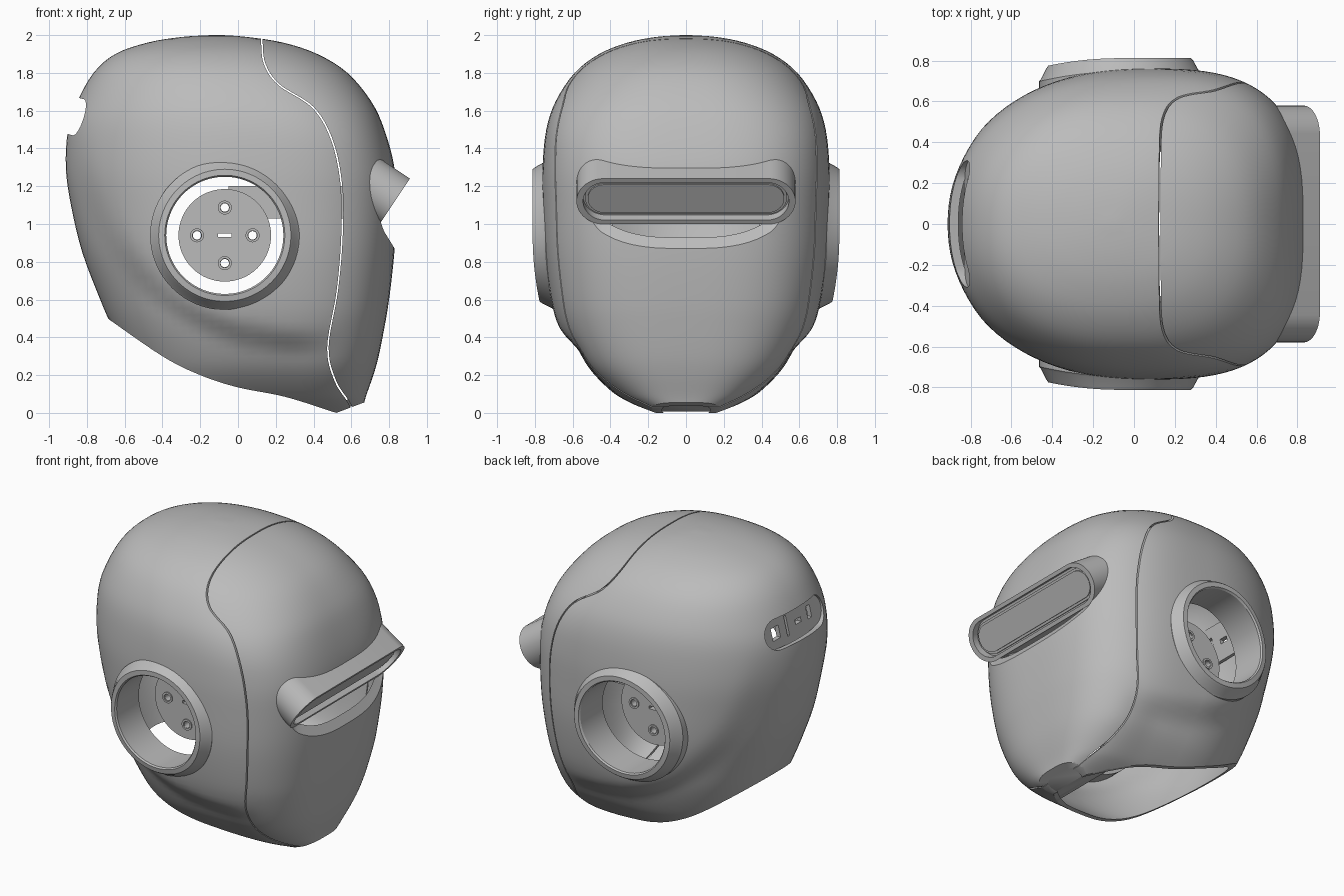
import bpy, bmesh
from math import sin, cos, pi, radians
from mathutils import Vector

if "Cube" in bpy.data.objects:
    bpy.data.objects.remove(bpy.data.objects["Cube"])

GREY = (0.5, 0.5, 0.5, 1)
grey = bpy.data.materials.new("plain grey")
grey.use_nodes = True
grey.diffuse_color = GREY
grey.node_tree.nodes["Principled BSDF"].inputs["Base Color"].default_value = GREY


def smoothstep(a, b, v):
    t = min(1, max(0, (v - a) / (b - a)))
    return t * t * (3 - 2 * t)


def spline(pts, steps):
    """Catmull-Rom curve through tuples of any length."""
    p = [pts[0]] + list(pts) + [pts[-1]]
    out = []
    for a, b, c, d in zip(p, p[1:], p[2:], p[3:]):
        for k in range(steps):
            t = k / steps
            out.append(tuple(0.5 * (2 * q + (r - o) * t + (2 * o - 5 * q + 4 * r - s) * t * t
                                    + (3 * q - o - 3 * r + s) * t ** 3)
                             for o, q, r, s in zip(a, b, c, d)))
    return out + [tuple(pts[-1])]


def loops_to_object(name, loops, ring=False):
    """Skin a list of closed loops; cap the ends, or join them into a ring."""
    bm = bmesh.new()
    rows = [[bm.verts.new(v) for v in loop] for loop in loops]
    n = len(rows[0])
    pairs = list(zip(rows, rows[1:])) + ([(rows[-1], rows[0])] if ring else [])
    for a, b in pairs:
        for i in range(n):
            j = (i + 1) % n
            bm.faces.new((a[i], a[j], b[j], b[i]))
    if not ring:
        bm.faces.new(rows[0])
        bm.faces.new(rows[-1])
    bmesh.ops.recalc_face_normals(bm, faces=bm.faces)
    me = bpy.data.meshes.new(name)
    bm.to_mesh(me)
    bm.free()
    me.materials.append(grey)
    ob = bpy.data.objects.new(name, me)
    bpy.context.collection.objects.link(ob)
    return ob


def prism(name, pts, y0=-1.5, y1=1.5):
    return loops_to_object(name, [[(x, y, z) for x, z in pts] for y in (y0, y1)])


def box(name, x0, x1, y0, y1, z0, z1):
    return prism(name, [(x0, z0), (x1, z0), (x1, z1), (x0, z1)], y0, y1)


def lathe(name, cx, cz, profile, seg=96):
    """Closed (radius, y) profile turned about a y axis."""
    return loops_to_object(name, [[(cx + r * cos(2 * pi * i / seg), y, cz + r * sin(2 * pi * i / seg))
                                   for i in range(seg)] for r, y in profile], ring=True)


def cylinder(name, cx, cz, r, y0, y1, seg=64):
    return prism(name, [(cx + r * cos(2 * pi * i / seg), cz + r * sin(2 * pi * i / seg))
                        for i in range(seg)], y0, y1)


def stadium(name, centre, normal, length, height, d0, d1, grow=0):
    """Slot-shaped block lying along y, from depth d0 to d1 on its normal."""
    n = Vector((normal[0], 0, normal[1])).normalized()
    u = Vector((-n.z, 0, n.x))
    c = Vector((centre[0], 0, centre[1]))
    loops = []
    for d, g in ((d0, 0), (d1, grow)):
        loop = []
        for i in range(48):
            a = 2 * pi * (i + 0.5) / 48
            side = (length - height) * (1 if cos(a) > 0 else -1)
            loop.append(c + n * d + u * (height + g) * sin(a)
                        + Vector((0, side + (height + g) * cos(a), 0)))
        loops.append(loop)
    return loops_to_object(name, loops)


def boolean(ob, cutter, op='DIFFERENCE', keep=False):
    m = ob.modifiers.new("cut", 'BOOLEAN')
    m.operation, m.solver, m.object = op, 'EXACT', cutter
    bpy.context.view_layer.objects.active = ob
    bpy.ops.object.modifier_apply(modifier=m.name)
    if not keep:
        bpy.data.objects.remove(cutter)


# Head form: height, back x, front x, half width
FORM = [(-.04, -.42, .645, .12), (0, -.45, .655, .2), (.05, -.47, .667, .32), (.1, -.5, .682, .41),
        (.2, -.54, .717, .525), (.3, -.59, .745, .6), (.45, -.665, .775, .672), (.6, -.73, .8, .715),
        (.85, -.825, .828, .75), (1.1, -.885, .838, .76), (1.3, -.912, .828, .76),
        (1.5, -.9, .775, .74), (1.65, -.85, .705, .69), (1.8, -.765, .58, .59),
        (1.9, -.65, .42, .46), (1.96, -.48, .24, .31), (1.99, -.3, .05, .16), (2, -.14, -.08, .02)]


def head_form(name, inset=0):
    loops = []
    for z, back, front, w in spline(FORM, 4):
        xc = 0.05 - 0.15 * smoothstep(1.4, 2, z)
        nf = 3 - 0.7 * smoothstep(1.4, 2, z)
        lf, lb = max(.005, front - xc - inset), max(.005, xc - back - inset)
        w = max(.005, w - inset)
        loop = []
        for i in range(96):
            c, s = cos(2 * pi * (i + .5) / 96), sin(2 * pi * (i + .5) / 96)
            n, l = (nf, lf) if c > 0 else (2.2, lb)
            x = xc + l * abs(c) ** (2 / n) * (1 if c > 0 else -1)
            y = w * abs(s) ** (2 / n) * (1 if s > 0 else -1)
            # Hollowed neck and jaw behind the cheek line
            e = ((x - .35) / 1.1) ** 2 + (min(0, z - 1.5) / 1.05) ** 2
            y *= 1 - .08 * smoothstep(1, 1.3, e) * (1 - smoothstep(.25, .6, x)) * smoothstep(1.6, 1.2, z)
            loop.append((x, y, z * (1 - inset / 2)))
        loops.append(loop)
    return loops_to_object(name, loops)


EAR = (-.07, .94)
VISOR, VISOR_N = (.83, 1.12), (.83, -.555)
SLOT, SLOT_N = (-.805, 1.555), (-.97, .24)

# Hollow shell with neck, ear, rear slot and visor openings
rear = head_form("rear_shell")
boolean(rear, head_form("hollow", .04))
neck = spline([(-.69, .5), (-.4, .3), (-.2, .2), (0, .135), (.25, .085), (.52, 0)], 6)
boolean(rear, prism("neck_cut", [(-1.2, .82)] + neck + [(.68, .06), (1.2, .24), (1.2, -.5), (-1.2, -.5)]))
boolean(rear, cylinder("ear_cut", *EAR, .33, -1.5, 1.5, 96))
boolean(rear, stadium("slot_cut", SLOT, SLOT_N, .31, .1, -.08, .3))
boolean(rear, stadium("visor_pocket", VISOR, VISOR_N, .545, .12, -.05, .2))
boolean(rear, stadium("visor_flare", VISOR, VISOR_N, .58, .145, 0, .25, .115))

# Split the shell along the seam into faceplate and rear
seam = spline([(.125, 2.1), (.13, 1.97), (.145, 1.85), (.22, 1.74), (.4, 1.62), (.5, 1.45), (.55, 1.22),
               (.555, .95), (.53, .65), (.48, .35), (.52, .17), (.6, .04), (.64, -.1)], 6)
face = rear.copy()
face.data = rear.data.copy()
face.name = "faceplate"
bpy.context.collection.objects.link(face)
boolean(face, prism("seam_front", seam + [(1.5, -.1), (1.5, 2.1)]), 'INTERSECT')
boolean(rear, prism("seam_rear", [(x - .008, z - .004) for x, z in seam] + [(1.5, -.2), (1.5, 2.2)]))

# Chin floor
chin = head_form("chin_plate", .012)
boolean(chin, prism("chin_strip", [(.4, .045), (.52, .007), (.72, .078), (.72, .12), (.52, .05), (.4, .085)]),
        'INTERSECT')

# Visor housing and recessed lens
housing = stadium("visor_housing", VISOR, VISOR_N, .58, .145, -.2, 0)
boolean(housing, stadium("pocket", VISOR, VISOR_N, .545, .12, -.05, .2))
stadium("visor_rim", VISOR, VISOR_N, .535, .105, -.06, -.035)
stadium("visor_lens", VISOR, VISOR_N, .52, .09, -.06, -.025)

# Rear connector panel with sockets
panel = stadium("connector_panel", SLOT, SLOT_N, .33, .12, -.03, 0)
for y, half, z0, z1 in ((.18, .04, 1.51, 1.59), (.06, .01, 1.49, 1.62), (-.06, .03, 1.53, 1.56), (-.18, .02, 1.52, 1.6)):
    boolean(panel, box("socket", -1, -.6, y - half, y + half, z0, z1))

# Ears: rim, inner cup with screw holes, and support arm
for s, side in ((1, "left"), (-1, "right")):
    rim = lathe(side + "_ear_rim", *EAR, [(r, s * y) for r, y in (
        (.395, .56), (.395, .745), (.385, .755), (.36, .8), (.35, .812), (.318, .812), (.31, .8), (.31, .56))])
    for v in rim.data.vertices:
        dx, dz = min(0, v.co.x - EAR[0]), min(0, v.co.z - EAR[1])
        v.co.y -= s * .3 * (dx * dx + dz * dz)
    y0, y1 = sorted((s * .39, s * .45))
    cup = cylinder(side + "_ear_cup", *EAR, .245, y0, y1)
    boolean(cup, box("slit", EAR[0] - .035, EAR[0] + .035, -1, 1, EAR[1] - .01, EAR[1] + .01))
    for k in range(4):
        hx, hz = EAR[0] + .147 * cos(k * pi / 2), EAR[1] + .147 * sin(k * pi / 2)
        boolean(cup, cylinder("screw_hole", hx, hz, .022, -1, 1, 24))
        lathe(side + "_washer", hx, hz, [(.037, s * .445), (.037, s * .458), (.024, s * .458), (.024, s * .445)], 24)
    arm = box(side + "_support_arm", -.05, .7, *sorted((s * .38, s * .43)), 1.03, 1.2)
    for k in (1, 0):
        boolean(arm, cylinder("clearance", EAR[0], EAR[1], .2, -1, 1)) if k else None

# Smooth surfaces with crisp edges
bpy.ops.object.select_all(action='DESELECT')
for ob in bpy.context.collection.objects:
    if ob.type == 'MESH' and ob.data.materials and ob.data.materials[0] == grey:
        ob.select_set(True)
        bpy.context.view_layer.objects.active = ob
bpy.ops.object.shade_smooth_by_angle(angle=radians(32))
